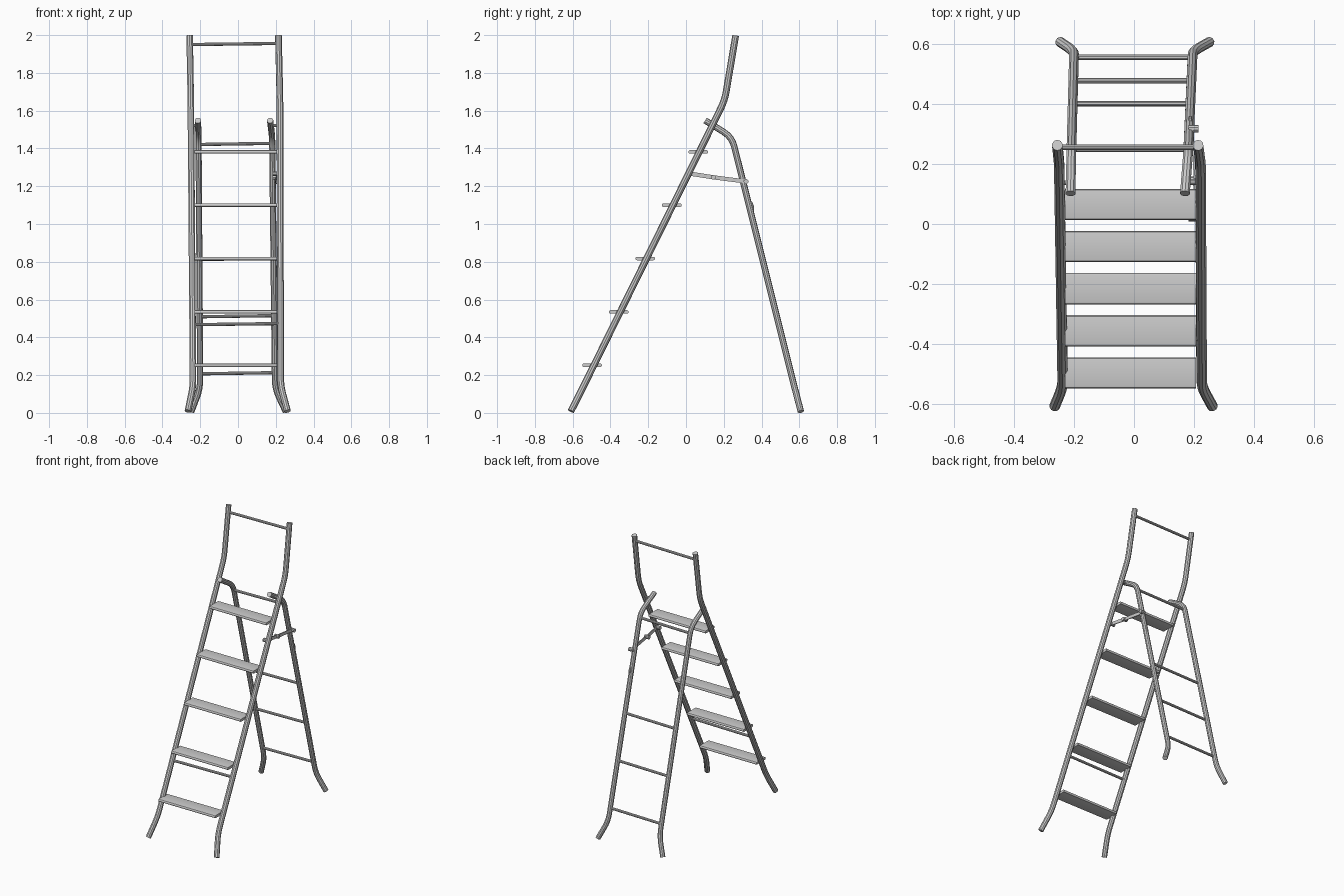
import bpy, bmesh
from mathutils import Vector

if "Cube" in bpy.data.objects:
    bpy.data.objects.remove(bpy.data.objects["Cube"])


def link(name, mesh):
    ob = bpy.data.objects.new(name, mesh)
    bpy.context.collection.objects.link(ob)
    bpy.ops.object.select_all(action='DESELECT')
    ob.select_set(True)
    bpy.context.view_layer.objects.active = ob
    bpy.ops.object.shade_smooth_by_angle()
    return ob


def round_path(pts, d):
    """Replace every inner corner with a short arc."""
    pts = [Vector(p) for p in pts]
    out = [pts[0]]
    for a, b, c in zip(pts, pts[1:], pts[2:]):
        p, q = b + (a - b).normalized() * d, b + (c - b).normalized() * d
        for i in range(5):
            t = i / 4
            out.append(p * (1 - t) ** 2 + b * 2 * t * (1 - t) + q * t * t)
    return out + [pts[-1]]


def tube(name, pts, r, bend=0.03):
    cu = bpy.data.curves.new(name, 'CURVE')
    cu.dimensions = '3D'
    cu.bevel_depth, cu.bevel_resolution, cu.use_fill_caps = r, 3, True
    path = round_path(pts, bend)
    sp = cu.splines.new('POLY')
    sp.points.add(len(path) - 1)
    for p, co in zip(sp.points, path):
        p.co = (*co, 1)
    tmp = bpy.data.objects.new(name, cu)
    bpy.context.collection.objects.link(tmp)
    mesh = bpy.data.meshes.new_from_object(tmp)
    bpy.data.objects.remove(tmp)
    mesh.name = name
    return link(name, mesh)


def slab(name, loc, size, corner, axis):
    """Box whose four edges along one axis are rounded."""
    bm = bmesh.new()
    bmesh.ops.create_cube(bm, size=1)
    bmesh.ops.scale(bm, vec=size, verts=bm.verts)
    edges = [e for e in bm.edges
             if abs((e.verts[0].co - e.verts[1].co).normalized()[axis]) > 0.9]
    bmesh.ops.bevel(bm, geom=edges, offset=corner, segments=3, profile=0.5, affect='EDGES')
    mesh = bpy.data.meshes.new(name)
    bm.to_mesh(mesh)
    bm.free()
    ob = link(name, mesh)
    ob.location = loc
    return ob


def bar(name, a, b, width, thick):
    """Flat bar between two points, thin across x."""
    a, b = Vector(a), Vector(b)
    ob = slab(name, (a + b) / 2, (thick, (b - a).length + width, width), width * 0.48, 0)
    ob.rotation_mode = 'QUATERNION'
    ob.rotation_quaternion = Vector((0, 1, 0)).rotation_difference(b - a)
    return ob


# front legs running up into the handrail
tube("front_leg_left", [(-.265, -.609, .009), (-.238, -.543, .14), (-.25, .205, 1.655),
                        (-.256, .263, 1.998)], .018, .05)
tube("front_leg_right", [(.262, -.609, .009), (.226, -.543, .14), (.222, .205, 1.655),
                         (.214, .263, 1.998)], .018, .05)

# rear legs with hooked tops
tube("rear_leg_left", [(-.247, .608, .007), (-.2, .576, .13), (-.209, .243, 1.46),
                       (-.212, .102, 1.548)], .017, .05)
tube("rear_leg_right", [(.253, .608, .007), (.196, .576, .13), (.181, .243, 1.46),
                        (.17, .102, 1.548)], .017, .05)

# treads
for i in range(5):
    slab(f"tread_{i + 1}", (-.012, -.497 + i * .1405, .252 + i * .2825),
         (.437, .104, .018), .008, 0)

# rungs and handrail crossbar: z, y, x start, x end
rungs = [("handrail_crossbar", 1.953, .256, -.254, .214),
         ("front_rung", .47, -.381, -.24, .226),
         ("rear_rung_1", .21, .556, -.2, .195),
         ("rear_rung_2", .512, .478, -.203, .192),
         ("rear_rung_3", .815, .402, -.205, .189),
         ("rear_rung_top", 1.424, .25, -.209, .182)]
for name, z, y, x0, x1 in rungs:
    tube(name, [(x0, y, z - .003), (x1, y, z + .003)], .009)

# pivot pins joining front and rear legs
tube("pivot_pin_left", [(-.25, .138, 1.522), (-.212, .138, 1.522)], .008)
tube("pivot_pin_right", [(.222, .138, 1.522), (.175, .138, 1.522)], .008)

# folding brace on the right side
bar("brace_front", (.206, .025, 1.266), (.2, .145, 1.247), .022, .006)
bar("brace_rear", (.202, .145, 1.247), (.196, .318, 1.225), .022, .006)
for n, (y, z) in enumerate([(.022, 1.266), (.145, 1.247), (.318, 1.225)]):
    tube(f"brace_rivet_{n + 1}", [(.215, y, z), (.182, y, z)], .013)

# small catch hook on the rear right leg
tube("catch_hook", [(.186, .335, 1.09), (.188, .344, 1.118), (.188, .356, 1.09),
                    (.187, .352, 1.05), (.187, .362, 1.03)], .006, .008)
